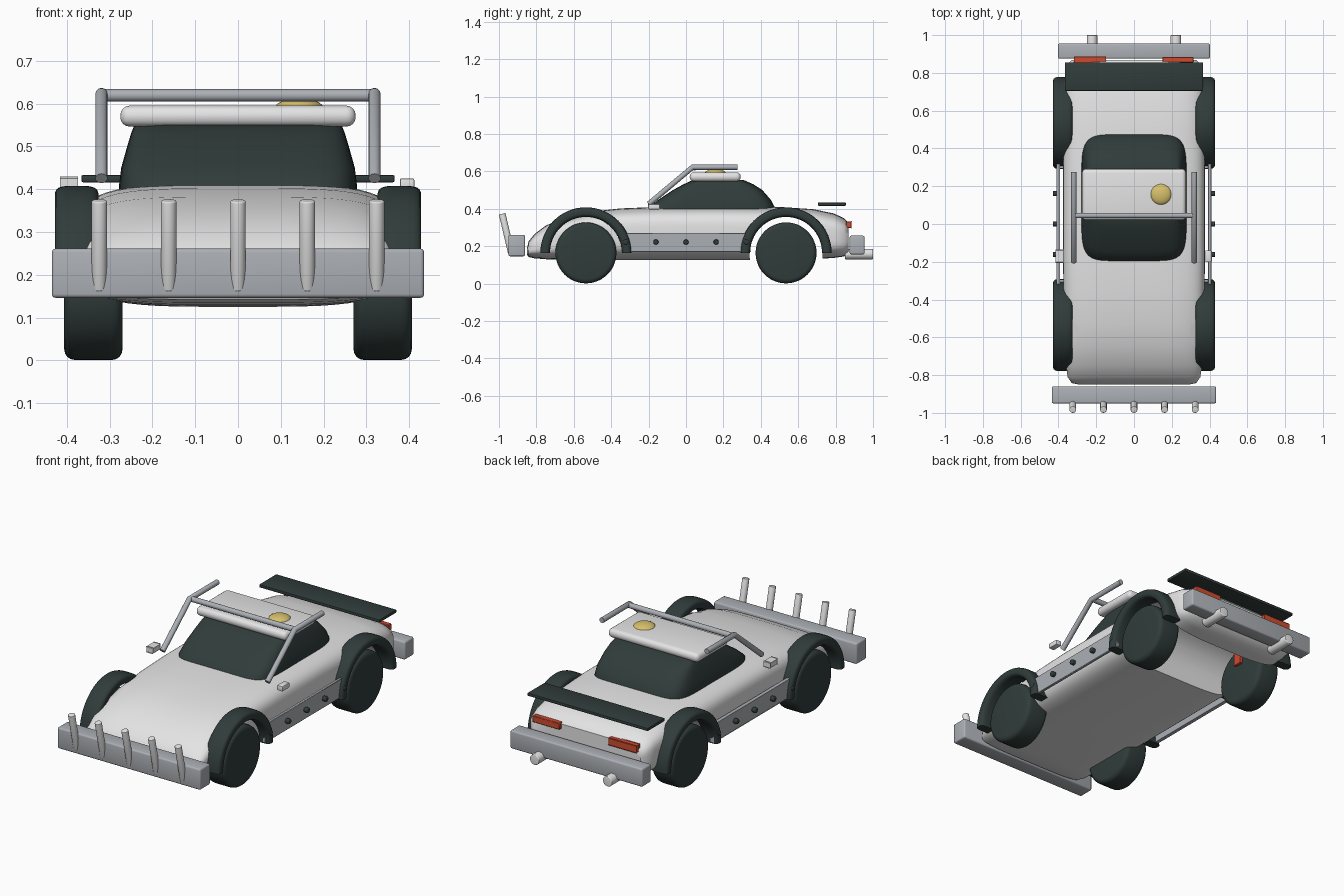
import bpy, bmesh, math
from mathutils import Vector

if "Cube" in bpy.data.objects:
    bpy.data.objects.remove(bpy.data.objects["Cube"], do_unlink=True)


def material(name, r, g, b):
    m = bpy.data.materials.new(name)
    m.use_nodes = True
    m.diffuse_color = (r, g, b, 1)
    m.node_tree.nodes["Principled BSDF"].inputs["Base Color"].default_value = (r, g, b, 1)
    return m


WHITE = material("white paint", 0.78, 0.78, 0.78)
STEEL = material("grey steel", 0.41, 0.43, 0.46)
DARK = material("dark rubber and glass", 0.03, 0.046, 0.043)
RED = material("red", 0.62, 0.07, 0.03)
YELLOW = material("yellow lamp", 0.68, 0.53, 0.15)


def finish(name, bm, mat, angle=40):
    bmesh.ops.recalc_face_normals(bm, faces=bm.faces)
    me = bpy.data.meshes.new(name)
    bm.to_mesh(me)
    bm.free()
    ob = bpy.data.objects.new(name, me)
    bpy.context.collection.objects.link(ob)
    if mat:
        me.materials.append(mat)
    smooth(ob, angle)
    return ob


def smooth(ob, angle=40):
    bpy.ops.object.select_all(action='DESELECT')
    bpy.context.view_layer.objects.active = ob
    ob.select_set(True)
    bpy.ops.object.shade_smooth_by_angle(angle=math.radians(angle))


def box(name, lo, hi, mat, bevel=0.0, segments=3):
    lo, hi = Vector(lo), Vector(hi)
    bm = bmesh.new()
    bmesh.ops.create_cube(bm, size=1)
    for v in bm.verts:
        v.co = (lo + hi) / 2 + v.co * (hi - lo)
    if bevel:
        bmesh.ops.bevel(bm, geom=bm.edges[:], offset=bevel, segments=segments,
                        profile=0.5, affect='EDGES')
    return finish(name, bm, mat)


def rod(name, a, b, radius, mat, sides=20, bevel=0.0):
    a, b = Vector(a), Vector(b)
    bm = bmesh.new()
    bmesh.ops.create_cone(bm, cap_ends=True, segments=sides, radius1=radius,
                          radius2=radius, depth=(b - a).length)
    if bevel:
        rims = [e for e in bm.edges if abs(e.verts[0].co.z - e.verts[1].co.z) < 1e-5]
        bmesh.ops.bevel(bm, geom=rims, offset=bevel, segments=4, profile=0.5, affect='EDGES')
    turn = (b - a).to_track_quat('Z', 'Y')
    for v in bm.verts:
        v.co = turn @ v.co + (a + b) / 2
    return finish(name, bm, mat)


def tube(name, points, radius, mat):
    cu = bpy.data.curves.new(name, 'CURVE')
    cu.dimensions = '3D'
    cu.bevel_depth = radius
    cu.bevel_resolution = 4
    cu.use_fill_caps = True
    sp = cu.splines.new('POLY')
    sp.points.add(len(points) - 1)
    for p, co in zip(sp.points, points):
        p.co = (*co, 1)
    cu.materials.append(mat)
    ob = bpy.data.objects.new(name, cu)
    bpy.context.collection.objects.link(ob)


def oval(a, b, n, count=56):
    """Points of a rounded rectangle with half sizes a and b."""
    out = []
    for i in range(count):
        t = 2 * math.pi * (i + 0.5) / count
        c, s = math.cos(t), math.sin(t)
        out.append((a * math.copysign(abs(c) ** (2 / n), c),
                    b * math.copysign(abs(s) ** (2 / n), s)))
    return out


def loft(name, rings, mat):
    bm = bmesh.new()
    loops = [[bm.verts.new(p) for p in ring] for ring in rings]
    for r, q in zip(loops, loops[1:]):
        for i in range(len(r)):
            j = (i + 1) % len(r)
            bm.faces.new((r[i], r[j], q[j], q[i]))
    bm.faces.new(loops[0])
    bm.faces.new(loops[-1])
    return finish(name, bm, mat)


AXLES = {"front": -0.535, "rear": 0.535}
SIDES = {"left": 1, "right": -1}
HUB = 0.164

# Body shell: y, half width, bottom, top
shell = [(-0.85, 0.29, 0.155, 0.19), (-0.842, 0.33, 0.142, 0.225), (-0.81, 0.352, 0.135, 0.265),
         (-0.75, 0.36, 0.13, 0.31), (-0.65, 0.365, 0.127, 0.353), (-0.53, 0.37, 0.125, 0.382),
         (-0.35, 0.374, 0.125, 0.402), (-0.15, 0.376, 0.125, 0.41), (0.2, 0.376, 0.125, 0.412),
         (0.5, 0.375, 0.125, 0.41), (0.68, 0.372, 0.13, 0.398), (0.79, 0.366, 0.137, 0.375),
         (0.845, 0.355, 0.145, 0.35), (0.868, 0.33, 0.165, 0.325)]
body = loft("body", [[(x, y, (lo + hi) / 2 + z) for x, z in oval(w, (hi - lo) / 2, 4)]
                     for y, w, lo, hi in shell], WHITE)
for end, y in AXLES.items():
    cutter = rod("arch_cutter", (-0.6, y, HUB), (0.6, y, HUB), 0.196, None, 48)
    cutter.hide_render = True
    mod = body.modifiers.new(end, 'BOOLEAN')
    mod.operation = 'DIFFERENCE'
    mod.solver = 'EXACT'
    mod.object = cutter
    bpy.context.view_layer.objects.active = body
    bpy.ops.object.modifier_apply(modifier=mod.name)
    bpy.data.objects.remove(cutter, do_unlink=True)
smooth(body)

# Glass cabin: z, front y, back y, half width
cabin = [(0.37, -0.205, 0.482, 0.278), (0.41, -0.195, 0.474, 0.278), (0.45, -0.145, 0.452, 0.273),
         (0.5, -0.07, 0.408, 0.259), (0.53, -0.015, 0.362, 0.25), (0.555, 0.04, 0.305, 0.24)]
loft("cabin_glass", [[(x, (f + b) / 2 + y, z) for x, y in oval(w, (b - f) / 2, 6)]
                     for z, f, b, w in cabin], DARK)

# Roof and its lamp
box("roof", (-0.275, 0.02, 0.546), (0.275, 0.292, 0.595), WHITE, 0.022, 4)
bm = bmesh.new()
bmesh.ops.create_uvsphere(bm, u_segments=24, v_segments=12, radius=0.056)
for v in bm.verts:
    v.co = (v.co.x + 0.143, v.co.y + 0.157, v.co.z * 0.4 + 0.59)
finish("roof_lamp", bm, YELLOW)

# Wheels, calipers and fenders
for end, y in AXLES.items():
    for side, s in SIDES.items():
        tag = f"{end}_{side}"
        rod("wheel_" + tag, (s * 0.27, y, HUB), (s * 0.406, y, HUB), 0.163, DARK, 48, 0.024)
        box("caliper_" + tag, (s * 0.255, y - 0.025, 0.225), (s * 0.275, y + 0.025, 0.315), RED)
        arch = []
        for k in range(33):
            t = math.pi * k / 32
            arch.append([(s * 0.377 + px, y + (0.218 + pr) * math.cos(t),
                          HUB + (0.218 + pr) * math.sin(t))
                         for px, pr in oval(0.051, 0.026, 3.5, 20)])
        loft("fender_" + tag, arch, DARK)

# Bumpers, spikes, exhausts and tail lights
box("front_bumper", (-0.435, -0.95, 0.146), (0.435, -0.86, 0.261), STEEL, 0.009)
box("rear_bumper", (-0.402, 0.875, 0.156), (0.402, 0.955, 0.256), STEEL, 0.009)
for i in range(5):
    x = (i - 2) * 0.162
    rod(f"spike_{i + 1}", (x, -0.934, 0.165), (x, -0.983, 0.373), 0.018, WHITE, 20, 0.003)
for side, s in SIDES.items():
    rod("exhaust_" + side, (s * 0.222, 0.85, 0.158), (s * 0.222, 1.0, 0.158), 0.028, WHITE, 24, 0.004)
    box("tail_light_" + side, (s * 0.15, 0.855, 0.297), (s * 0.315, 0.884, 0.333), RED, 0.003, 1)

# Rear wing
box("wing", (-0.366, 0.705, 0.416), (0.366, 0.855, 0.433), DARK, 0.004, 2)

# Roll bar
for side, s in SIDES.items():
    x = s * 0.319
    tube("roll_bar_" + side, [(x, -0.2, 0.425), (x, 0.035, 0.622), (x, 0.275, 0.622)], 0.0145, STEEL)
rod("roll_bar_cross", (-0.319, 0.045, 0.619), (0.319, 0.045, 0.619), 0.0145, STEEL)

# Side armour with bolts, brackets and mirrors
for side, s in SIDES.items():
    box("side_panel_" + side, (s * 0.393, -0.345, 0.17), (s * 0.409, 0.345, 0.271), STEEL, 0.002, 1)
    for y in (-0.31, 0.31):
        box("panel_bracket_" + side, (s * 0.35, y - 0.015, 0.172), (s * 0.4, y + 0.015, 0.25), STEEL)
    for i in range(5):
        y = (i - 2) * 0.161
        rod(f"bolt_{side}_{i + 1}", (s * 0.4, y, 0.222), (s * 0.43, y, 0.222), 0.014, DARK, 16, 0.005)
    box("mirror_" + side, (s * 0.378, -0.202, 0.397), (s * 0.412, -0.14, 0.425), WHITE, 0.004, 2)
